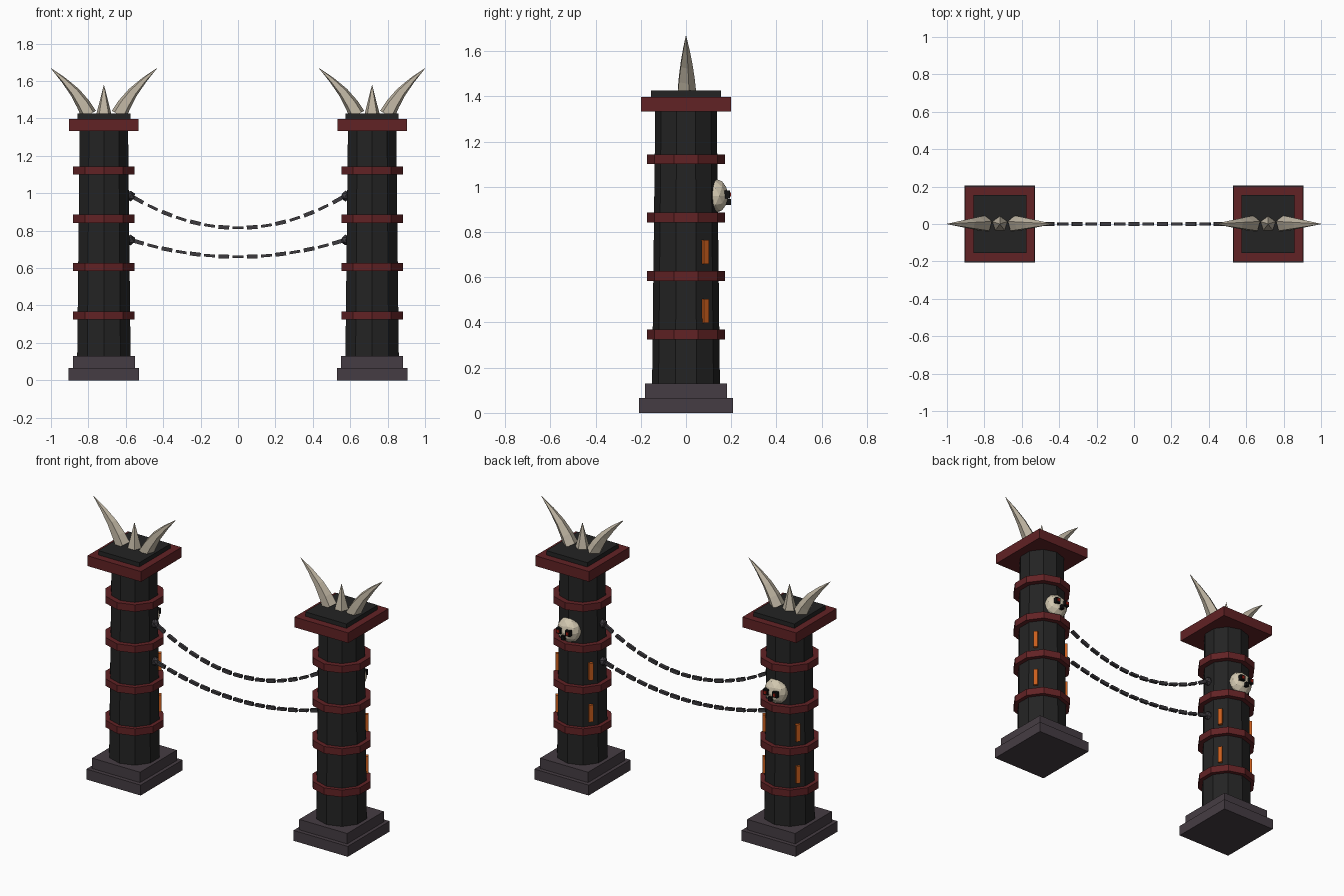
import bpy, bmesh, math
from mathutils import Vector

cube = bpy.data.objects.get("Cube")
if cube:
    bpy.data.objects.remove(cube, do_unlink=True)


def material(name, r, g, b):
    m = bpy.data.materials.new(name)
    m.use_nodes = True
    m.diffuse_color = (r, g, b, 1)
    bsdf = next(n for n in m.node_tree.nodes if n.type == 'BSDF_PRINCIPLED')
    bsdf.inputs["Base Color"].default_value = (r, g, b, 1)
    return m


DARK = material("dark stone", .017, .017, .017)
RED = material("deep red", .12, .016, .018)
PLINTH = material("purple grey stone", .06, .046, .056)
IRON = material("iron", .045, .042, .048)
HORN = material("horn", .53, .47, .37)
BONE = material("bone", .64, .57, .43)
GLOW = material("orange glow", .58, .11, .012)
EYE = material("red eye", .35, .012, .006)
BLACK = material("socket black", .006, .006, .006)


def finish(name, bm, mat, loc, rot=(0, 0, 0), scale=(1, 1, 1)):
    bmesh.ops.recalc_face_normals(bm, faces=bm.faces)
    mesh = bpy.data.meshes.new(name)
    bm.to_mesh(mesh)
    bm.free()
    mesh.materials.append(mat)
    obj = bpy.data.objects.new(name, mesh)
    bpy.context.collection.objects.link(obj)
    obj.location, obj.rotation_euler, obj.scale = loc, rot, scale
    return obj


def box(name, mat, loc, size, rot=(0, 0, 0)):
    bm = bmesh.new()
    bmesh.ops.create_cube(bm, size=1)
    return finish(name, bm, mat, loc, rot, size)


def prism(name, mat, x, z0, z1, r0, r1, sides):
    bm = bmesh.new()
    bmesh.ops.create_cone(bm, cap_ends=True, segments=sides,
                          radius1=r0, radius2=r1, depth=z1 - z0)
    return finish(name, bm, mat, (x, 0, (z0 + z1) / 2))


def ball(name, mat, loc, size, detail):
    bm = bmesh.new()
    bmesh.ops.create_icosphere(bm, subdivisions=detail, radius=1)
    return finish(name, bm, mat, loc, scale=size)


def horn(name, x, side):
    # five-sided tapering sweep that curls outward
    path = [(.08, 1.42), (.11, 1.475), (.155, 1.54), (.215, 1.605), (.283, 1.668)]
    radii = [.045, .039, .029, .016, .001]
    pts = [Vector((side * px, 0, pz)) for px, pz in path]
    bm = bmesh.new()
    rings = []
    for i, (p, r) in enumerate(zip(pts, radii)):
        d = (pts[min(i + 1, len(pts) - 1)] - pts[max(i - 1, 0)]).normalized()
        u = Vector((0, 1, 0))
        v = d.cross(u)
        ring = []
        for k in range(5):
            a = math.tau * k / 5
            ring.append(bm.verts.new(p + r * (u * math.cos(a) + v * math.sin(a))))
        rings.append(ring)
    for a, b in zip(rings, rings[1:]):
        for k in range(5):
            j = (k + 1) % 5
            bm.faces.new((a[k], a[j], b[j], b[k]))
    bm.faces.new(rings[0])
    bm.faces.new(rings[-1])
    finish(name, bm, HORN, (x, 0, 0))


def tower(x, tag):
    # stepped plinth, tapering shaft and cap
    box(tag + "plinth_lower", PLINTH, (x, 0, .0325), (.376, .414, .065))
    box(tag + "plinth_upper", PLINTH, (x, 0, .0975), (.332, .363, .065))
    prism(tag + "shaft", DARK, x, .13, 1.34, .15, .136, 10)
    box(tag + "cap", RED, (x, 0, 1.366), (.372, .4, .064))
    box(tag + "cap_slab", DARK, (x, 0, 1.411), (.284, .31, .028))
    for z in (.346, .605, .864, 1.122):
        prism(tag + "band", RED, x, z - .022, z + .022, .1725, .1725, 10)

    # horns and centre spike
    for side in (-1, 1):
        horn(tag + "horn", x, side)
    prism(tag + "spike", HORN, x, 1.42, 1.582, .043, 0, 5)

    # glowing slits on the rear diagonal faces
    for deg in (36, 144):
        a = math.radians(deg)
        for z in (.451, .712):
            box(tag + "glow_slit", GLOW,
                (x + .143 * math.cos(a), .143 * math.sin(a), z),
                (.022, .025, .106), (0, 0, a))

    # skull on the back
    ball(tag + "skull", BONE, (x, .13, .96), (.076, .058, .076), 2)
    for side in (-1, 1):
        box(tag + "eye_socket", BLACK, (x + side * .032, .183, .966), (.032, .024, .034))
        box(tag + "eye", EYE, (x + side * .032, .195, .966), (.016, .008, .018))
    box(tag + "nose", BLACK, (x, .186, .932), (.02, .026, .026))


tower(-.717, "right_")
tower(.717, "left_")

# hanging chains with mounting knobs
LINKS, SPAN = 15, .57
for name, z_end, z_mid in (("upper_chain", .985, .815), ("lower_chain", .75, .66)):
    for side in (-1, 1):
        ball(name + "_knob", IRON, (side * .575, 0, z_end), (.027, .027, .029), 1)
    for i in range(LINKS):
        t = (i + .5) / LINKS * 2 - 1
        slope = 2 * (z_end - z_mid) * t / SPAN
        wide = .021 if i % 2 else .015
        box(name + "_link", IRON, (t * SPAN, 0, z_mid + (z_end - z_mid) * t * t),
            (.058, wide, .036 - wide), (0, -math.atan(slope), 0))
